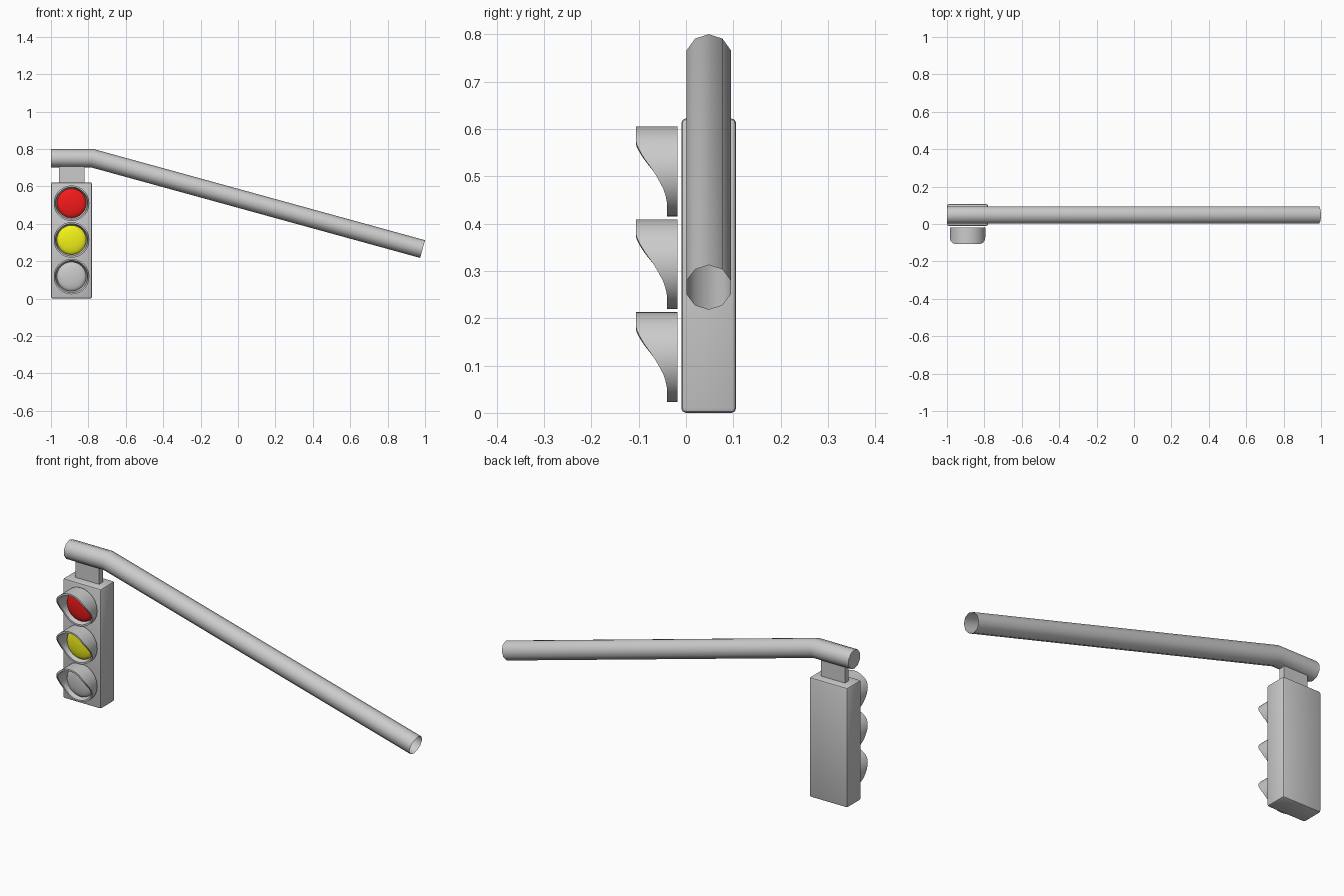
import bpy, bmesh, math
from mathutils import Vector

if "Cube" in bpy.data.objects:
    bpy.data.objects.remove(bpy.data.objects["Cube"])

CX = -0.89                      # centre line of the signal head
LIGHTS = [("red", 0.51, (0.9, 0.01, 0.01, 1)),
          ("yellow", 0.314, (0.9, 0.9, 0.01, 1)),
          ("bottom", 0.118, None)]


def finish(bm, name, angle=40):
    bmesh.ops.recalc_face_normals(bm, faces=bm.faces)
    mesh = bpy.data.meshes.new(name)
    bm.to_mesh(mesh)
    bm.free()
    ob = bpy.data.objects.new(name, mesh)
    bpy.context.collection.objects.link(ob)
    bpy.ops.object.select_all(action='DESELECT')
    ob.select_set(True)
    bpy.context.view_layer.objects.active = ob
    bpy.ops.object.shade_smooth_by_angle(angle=math.radians(angle))
    return ob


def box(name, lo, hi, bevel=0):
    bm = bmesh.new()
    bmesh.ops.create_cube(bm, size=1)
    for v in bm.verts:
        v.co = [(a + b) / 2 + c * (b - a) for a, b, c in zip(lo, hi, v.co)]
    if bevel:
        bmesh.ops.bevel(bm, geom=bm.edges[:], offset=bevel, segments=2,
                        profile=0.5, affect='EDGES')
    return finish(bm, name, 30)


def bridge(bm, a, b):
    n = len(a)
    for i in range(n):
        j = (i + 1) % n
        bm.faces.new((a[i], a[j], b[j], b[i]))


# Visor front edge: (height above light centre, y)
EDGE = [(-0.1, -0.04), (-0.065, -0.04), (-0.04, -0.046), (-0.005, -0.065),
        (0.03, -0.09), (0.05, -0.101), (0.062, -0.106), (0.1, -0.106)]


def visor_y(h):
    for (h0, y0), (h1, y1) in zip(EDGE, EDGE[1:]):
        if h <= h1:
            return y0 + (y1 - y0) * (h - h0) / (h1 - h0)
    return EDGE[-1][1]


def visor(name, z, n=48):
    bm = bmesh.new()

    def ring(r, back):
        out = []
        for i in range(n):
            a = math.tau * i / n
            h = math.sin(a)
            y = -0.018 if back else visor_y(0.095 * h)
            out.append(bm.verts.new((CX + r * math.cos(a), y, z + r * h)))
        return out
    rings = [ring(0.095, True), ring(0.095, False),
             ring(0.086, False), ring(0.078, True)]
    for k in range(4):
        bridge(bm, rings[k], rings[(k + 1) % 4])
    return finish(bm, name)


def lens(name, z, color, n=32, steps=5):
    # Shallow dome with a flat back
    bm = bmesh.new()
    rings = []
    for k in range(steps):
        t = math.pi / 2 * k / steps
        r, y = 0.078 * math.cos(t), -0.018 - 0.018 * math.sin(t)
        rings.append([bm.verts.new((CX + r * math.cos(math.tau * i / n), y,
                                    z + r * math.sin(math.tau * i / n)))
                      for i in range(n)])
    for a, b in zip(rings, rings[1:]):
        bridge(bm, a, b)
    tip = bm.verts.new((CX, -0.036, z))
    for i in range(n):
        bm.faces.new((rings[-1][i], rings[-1][(i + 1) % n], tip))
    bm.faces.new(rings[0])
    ob = finish(bm, name)
    if color:
        mat = bpy.data.materials.new(name)
        mat.diffuse_color = color
        mat.use_nodes = True
        mat.node_tree.nodes["Principled BSDF"].inputs["Base Color"].default_value = mat.diffuse_color
        ob.data.materials.append(mat)


def arm(name, path, r=0.049, n=10, y=0.048):
    # Ten-sided tube with a mitred bend, closed at the signal end only
    bm = bmesh.new()
    pts = [Vector((x, y, z)) for x, z in path]
    dirs = [(b - a).normalized() for a, b in zip(pts, pts[1:])]
    rings = []
    for i, p in enumerate(pts):
        d0, d1 = dirs[max(i - 1, 0)], dirs[min(i, len(dirs) - 1)]
        t = (d0 + d1).normalized()
        up = Vector((-t.z, 0, t.x)) / t.dot(d0)
        rings.append([bm.verts.new(p + r * (
            up * math.cos(math.tau * k / n) +
            Vector((0, math.sin(math.tau * k / n), 0)))) for k in range(n)])
    for a, b in zip(rings, rings[1:]):
        bridge(bm, a, b)
    bm.faces.new(rings[0])
    return finish(bm, name)


# Signal head
box("housing", (-1, -0.01, 0), (-0.78, 0.106, 0.622), 0.01)
for label, z, color in LIGHTS:
    visor(label + "_visor", z)
    lens(label + "_lens", z, color)

# Hanger and support arm
box("hanger_bracket", (-0.957, 0.033, 0.615), (-0.82, 0.064, 0.72))
arm("support_arm", [(-1, 0.751), (-0.78, 0.751), (0.987, 0.265)])
